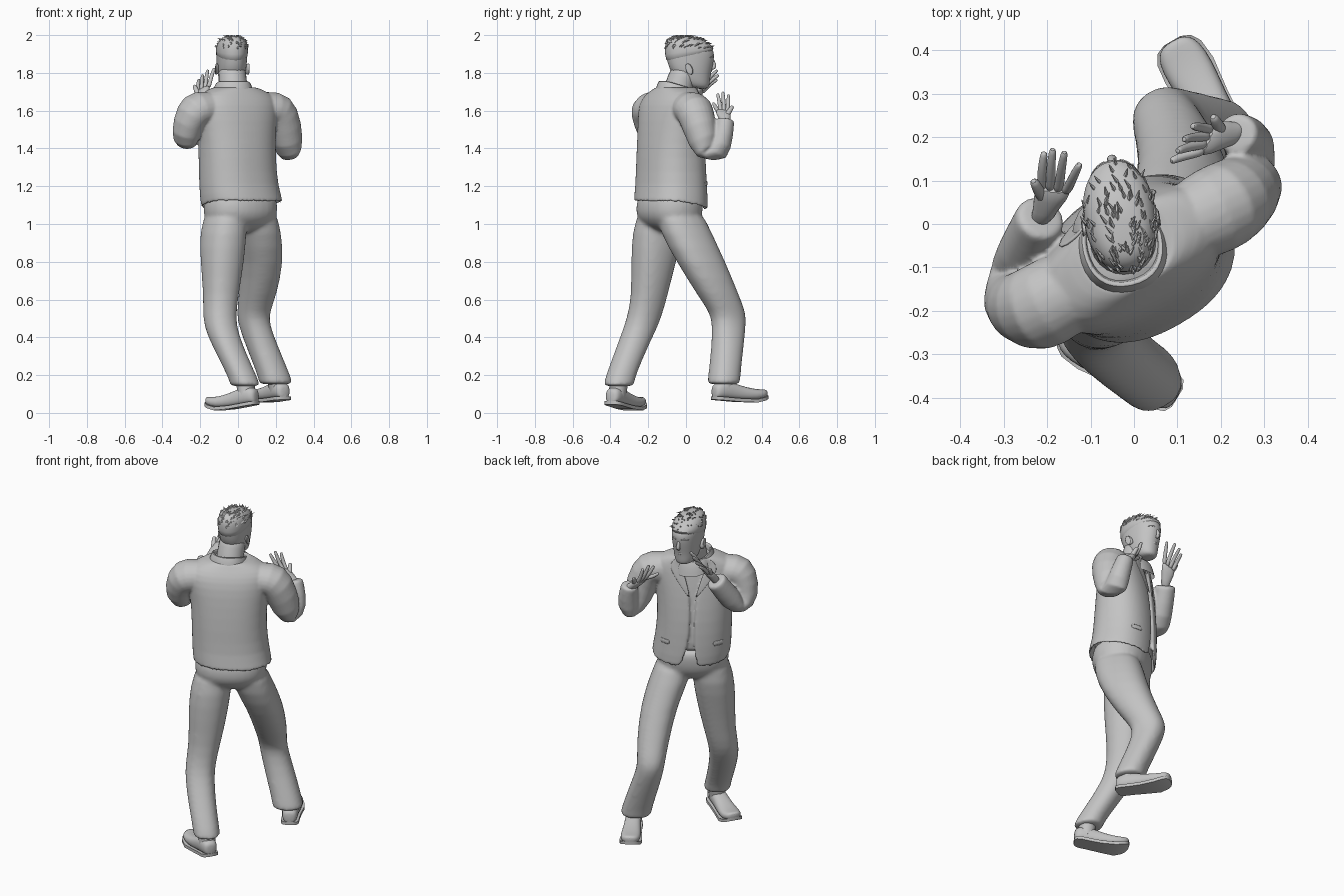
import bpy, bmesh, random
from math import sin, cos, pi, radians, copysign
from mathutils import Vector as V

cube = bpy.data.objects.get("Cube")
if cube:
    bpy.data.objects.remove(cube)
random.seed(4)

grey = bpy.data.materials.new("plain grey")
grey.use_nodes = True
COL = (0.55, 0.55, 0.55, 1)
grey.diffuse_color = COL
grey.node_tree.nodes["Principled BSDF"].inputs["Base Color"].default_value = COL


def add(name, bm):
    me = bpy.data.meshes.new(name)
    bm.to_mesh(me)
    bm.free()
    me.materials.clear()
    me.materials.append(grey)
    ob = bpy.data.objects.new(name, me)
    bpy.context.collection.objects.link(ob)
    bpy.ops.object.select_all(action='DESELECT')
    ob.select_set(True)
    bpy.context.view_layer.objects.active = ob
    bpy.ops.object.shade_smooth_by_angle(angle=radians(55))
    return ob


def loft(name, rings, sub=1, wrap=True, caps=True, thick=0):
    """Skin a list of equal rings; closed lofts get end caps."""
    bm = bmesh.new()
    vs = [[bm.verts.new(p) for p in r] for r in rings]
    n = len(rings[0])
    for lo, hi in zip(vs, vs[1:]):
        for j in range(n if wrap else n - 1):
            k = (j + 1) % n
            bm.faces.new((lo[j], lo[k], hi[k], hi[j]))
    if wrap and caps:
        bm.faces.new(vs[0][::-1])
        bm.faces.new(vs[-1])
        bmesh.ops.recalc_face_normals(bm, faces=bm.faces)
    ob = add(name, bm)
    if thick:
        m = ob.modifiers.new("cloth", 'SOLIDIFY')
        m.thickness, m.offset = thick, -1
    if sub:
        m = ob.modifiers.new("smooth", 'SUBSURF')
        m.levels = m.render_levels = sub
    return ob


def fuse(name, parts, voxel, rounds):
    """Weld overlapping parts into one continuous garment."""
    bm = bmesh.new()
    graph = bpy.context.evaluated_depsgraph_get()
    for ob in parts:
        ev = ob.evaluated_get(graph)
        bm.from_mesh(ev.to_mesh())
        ev.to_mesh_clear()
    for ob in parts:
        bpy.data.objects.remove(ob)
    ob = add(name, bm)
    m = ob.modifiers.new("weld", 'REMESH')
    m.mode, m.voxel_size, m.use_smooth_shade = 'VOXEL', voxel, True
    m = ob.modifiers.new("soften", 'SMOOTH')
    m.factor, m.iterations = .5, rounds


def oval(c, ax, ay, n=16, p=2.3, start=0, end=2 * pi):
    """Rounded-box ring spanned by two axes; a partial range gives an arc."""
    steps = n if end - start > 6.28 else n - 1
    pts = []
    for i in range(n):
        t = start + (end - start) * i / steps
        u, w = cos(t), sin(t)
        pts.append(V(c) + ax * copysign(abs(u) ** (2 / p), u) + ay * copysign(abs(w) ** (2 / p), w))
    return pts


def axes(yaw):
    a = radians(yaw)
    return V((cos(a), sin(a), 0)), V((-sin(a), cos(a), 0))


def level(z, x, y, a, b, yaw=30, **kw):
    ax, ay = axes(yaw)
    return oval((x, y, z), ax * a, ay * b, **kw)


def tube(name, path, radii, n=12, sub=1):
    pts = [V(p) for p in path]
    rings, side = [], None
    for i, p in enumerate(pts):
        t = (pts[min(i + 1, len(pts) - 1)] - pts[max(i - 1, 0)]).normalized()
        ref = side if side else (V((1, 0, 0)) if abs(t.x) < 0.8 else V((0, 1, 0)))
        side = (ref - t * ref.dot(t)).normalized()
        rings.append(oval(p, side * radii[i], t.cross(side) * radii[i], n, 2))
    return loft(name, rings, sub)


# Trousers: seat and two legs
seat = loft("seat", [level(*r) for r in (
    (1.17, .01, -.08, .19, .15), (1.13, .012, -.083, .202, .16), (1.06, .013, -.09, .208, .165),
    (1.0, .012, -.085, .185, .14), (.95, .012, -.075, .09, .07))])
right_leg = loft("right_leg", [level(*r) for r in (
    (1.1, -.06, -.13, .1, .125), (.95, -.08, -.15, .118, .14), (.8, -.083, -.172, .112, .12),
    (.62, -.09, -.193, .09, .096), (.5, -.1, -.222, .085, .092), (.42, -.082, -.255, .083, .088),
    (.3, -.03, -.305, .078, .082), (.19, .025, -.348, .075, .08), (.15, .036, -.355, .076, .081),
    (.14, .038, -.355, .076, .081))])
left_leg = loft("left_leg", [level(*r) for r in (
    (1.1, .09, -.05, .1, .13), (.95, .106, 0, .115, .142), (.8, .128, .08, .104, .136),
    (.62, .104, .172, .092, .115), (.53, .08, .222, .08, .1), (.47, .083, .228, .078, .093),
    (.35, .128, .22, .084, .085), (.2, .19, .203, .086, .084), (.16, .2, .2, .088, .085),
    (.15, .2, .2, .088, .085))])
fuse("trousers", [seat, right_leg, left_leg], .01, 14)

# Jacket: z, x, y, half width, half depth, half angle of the front opening
TORSO = ((1.09, .022, -.08, .222, .18, .15), (1.2, .003, -.078, .213, .17, .05),
         (1.35, -.005, -.08, .208, .165, .03), (1.5, -.005, -.08, .215, .15, .05),
         (1.6, -.008, -.082, .235, .135, .13), (1.66, -.01, -.077, .235, .118, .22),
         (1.7, -.012, -.065, .185, .1, .32), (1.73, -.02, -.05, .1, .1, .45))


def jacket_row(r, grow, lo, hi, n):
    z, x, y, a, b, gap = r
    row = level(z, x, y, a + grow, b + grow, n=n, start=pi / 2 + lo, end=pi / 2 + hi)
    if z < 1.1:  # the hem dips toward the front
        front = axes(30)[1]
        for p in row:
            p.z += .01 - .2 * max(-.08, (p - V((x, y, z))).dot(front))
    return row


shell = loft("shell", [jacket_row(r, 0, r[5], 2 * pi - r[5], 36) for r in TORSO], wrap=False, thick=.016)
shirt = loft("shirt", [level(z, x, y, a - .018, b - .018, n=24) for z, x, y, a, b, g in
                       ((1.14,) + TORSO[0][1:],) + TORSO[1:]])
right_sleeve = tube("right_sleeve", (
    (-.11, -.13, 1.59), (-.17, -.165, 1.612), (-.228, -.2, 1.61), (-.265, -.195, 1.535), (-.28, -.165, 1.43),
    (-.27, -.11, 1.435), (-.235, -.025, 1.56), (-.217, .012, 1.62), (-.213, .018, 1.63)),
    (.09, .104, .108, .088, .074, .07, .062, .06, .06))
left_sleeve = tube("left_sleeve", (
    (.1, -.01, 1.59), (.16, .018, 1.61), (.213, .045, 1.612), (.252, .07, 1.52), (.274, .115, 1.36),
    (.274, .168, 1.355), (.255, .2, 1.49), (.238, .207, 1.545), (.236, .208, 1.555)),
    (.09, .104, .108, .094, .078, .07, .056, .05, .05))
fuse("jacket", [shell, shirt, right_sleeve, left_sleeve], .007, 5)

for side, name in ((1, "right_lapel"), (-1, "left_lapel")):
    rows = []
    for r, w in zip(TORSO[3:], (.03, .25, .34, .32, .3)):
        lo, hi = sorted((side * r[5], side * (r[5] + w)))
        rows.append(jacket_row(r, .004, lo, hi, 5))
    loft(name, rows, wrap=False, thick=.006)
for lo, name in ((.55, "right_pocket_flap"), (-.95, "left_pocket_flap")):
    rows = [jacket_row((z, .003, -.078, .213, .17, 0), .002, lo, lo + .4, 6) for z in (1.2, 1.23)]
    loft(name, rows, wrap=False, thick=.006)

# Collar, higher behind the neck
collar = []
for z, r in ((1.68, .125), (1.725, .115), (1.762, .1), (1.757, .09), (1.7, .085)):
    ring = level(z, -.027, -.045, r * .93, r, 12)
    for p in ring:
        p.z -= .3 * max(0, p.y + .1)
    collar.append(ring)
loft("collar", collar, caps=False)
tube("neck", ((-.02, -.06, 1.64), (-.025, -.04, 1.72), (-.03, -.02, 1.77), (-.03, 0, 1.84)),
     (.082, .08, .077, .075))


# Hands: a palm fanning to four fingers, plus a thumb
def hand(side, wrist, knuckle_a, knuckle_b, tips, thumb):
    w, a, b = V(wrist), V(knuckle_a), V(knuckle_b)
    mid, span = (a + b) / 2, (b - a) / 2
    thick = span.cross(mid - w).normalized()
    sn = span.normalized()
    loft(side + "_palm", [oval(w - (mid - w) * .6, sn * .03, thick * .025, 12),
                          oval(w, sn * .03, thick * .023, 12),
                          oval((w + mid) / 2, sn * .045, thick * .021, 12),
                          oval(mid, span + sn * .012, thick * .015, 12)])
    for i, tip in enumerate(tips):
        base, tip = a.lerp(b, i / 3), V(tip)
        bend = base.lerp(tip, .5) + thick * .006
        tube(f"{side}_finger_{i + 1}", (base.lerp(w, .15), base, bend, base.lerp(tip, .95), tip),
             (.013, .0125, .0115, .0095, .006), 8)
    root = w.lerp(a, .35)
    tip = V(thumb)
    tube(side + "_thumb", (root, root.lerp(tip, .5), root.lerp(tip, .9), tip), (.018, .015, .012, .007), 8)


hand("right", (-.203, .035, 1.655), (-.212, .092, 1.705), (-.152, .082, 1.735),
     ((-.207, .165, 1.765), (-.187, .173, 1.79), (-.16, .166, 1.815), (-.125, .138, 1.825)), (-.232, .1, 1.735))
hand("left", (.22, .206, 1.55), (.17, .22, 1.6), (.147, .165, 1.605),
     ((.135, .225, 1.685), (.115, .195, 1.7), (.1, .168, 1.69), (.085, .145, 1.64)), (.182, .248, 1.625))

# Head: z, y, half width, half depth
HX, HY = axes(8)
HEAD = ((1.715, .078, .035, .038), (1.735, .056, .058, .07), (1.78, .033, .07, .097),
        (1.83, .024, .078, .118), (1.88, .024, .081, .128), (1.915, .02, .083, .13),
        (1.945, .008, .079, .119), (1.972, -.004, .066, .094), (1.988, -.014, .042, .06),
        (1.992, -.018, .018, .028))


def face(x, y, z):
    return V((-.03, 0, z)) + HX * x + HY * y


loft("head", [oval(face(0, y, z), HX * a, HY * b, 20, 2.15) for z, y, a, b in HEAD], 2)
# Hair cap with a hairline rising toward the forehead
hair = []
for (z, y, a, b), tilt in zip(((1.868, .018, .081, .124),) + HEAD[5:], (.04, .014, .004, 0, 0, 0)):
    ring = oval(face(0, y, z + .003), HX * (a + .003), HY * (b + .003), 20, 2.15)
    for j, p in enumerate(ring):
        p.z += tilt * sin(2 * pi * j / 20)
    hair.append(ring)
loft("hair", hair)
# Short flat tufts scattered between the upper rings of the scalp
for i in range(120):
    t, k = random.uniform(0, 2 * pi), random.uniform(5.3, 8.9)
    lean = random.uniform(-.01, .01)
    z, y, a, b = V(HEAD[int(k)]).lerp(V(HEAD[int(k) + 1]), k % 1)

    def scalp(grow, dx=0, dy=0):
        return face(cos(t) * (a + grow * .6) + dx, y + sin(t) * (b + grow * .6) + dy, z + grow)
    tube("hair_tuft", (scalp(-.004, 0, -.008), scalp(.005), scalp(.008, lean, .014)), (.005, .004, .001), 4, 0)

# Face details
tube("nose", [face(0, y, z) for y, z in ((.142, 1.875), (.147, 1.855), (.156, 1.832), (.135, 1.818))],
     (.007, .01, .014, .009), 8)
for y, z, r, name in ((.13, 1.79, .007, "upper_lip"), (.124, 1.779, .008, "lower_lip")):
    tube(name, [face(x, y - abs(x) * .4, z) for x in (-.026, -.012, 0, .012, .026)], (.002, r, r, r, .002), 8)
for s, side in ((-1, "right"), (1, "left")):
    tube(side + "_brow", [face(s * x, y, z) for x, y, z in ((.013, .146, 1.882), (.032, .139, 1.888), (.056, .117, 1.88))],
         (.006, .007, .003), 6)
    tube(side + "_eye", [face(s * x, y, 1.862) for x, y in ((.018, .131), (.032, .13), (.046, .119))],
         (.003, .01, .003), 8)
    loft(side + "_ear", [oval(face(s * x, .015 - .006 * k, 1.82), HY * a, V((0, 0, 1)) * b + HY * -.008, 12, 2)
                         for k, (x, a, b) in enumerate(((.068, .012, .022), (.08, .018, .03),
                                                        (.09, .02, .032), (.091, .012, .022)))])

# Shoes: station along the foot, half width, height
SHOE = ((0, .02, .06), (.03, .038, .075), (.1, .046, .09), (.28, .046, .1), (.48, .049, .08),
        (.75, .059, .064), (.9, .054, .052), (.97, .04, .044), (1, .018, .034))


def shoe(side, heel, toe, ankle, curl):
    heel, toe = V(heel), V(toe)
    run = V((toe.x - heel.x, toe.y - heel.y, 0))
    across, up = V((run.y, -run.x, 0)).normalized(), V((0, 0, 1))

    def ground(s):
        return heel.lerp(toe, s) + up * curl * max(0, s - .6) ** 2
    loft(side + "_shoe", [oval(ground(s) + up * (h / 2 + .008), across * w, up * h / 2, 14, 2.6) for s, w, h in SHOE])
    rows = []
    for s, w, h in SHOE:
        c, e = ground(s), across * (w + .004)
        rows.append([c - e, c + e, c + e + up * .018, c - e + up * .018])
    loft(side + "_sole", rows, 0)
    tube(side + "_sock", (ground(.22) + up * .05, ankle), (.046, .05), 12, 0)


shoe("right", (.1, -.4, .045), (-.163, -.24, -.005), (.04, -.35, .2), .28)
shoe("left", (.248, .145, .07), (.088, .422, .045), (.2, .2, .21), .2)
